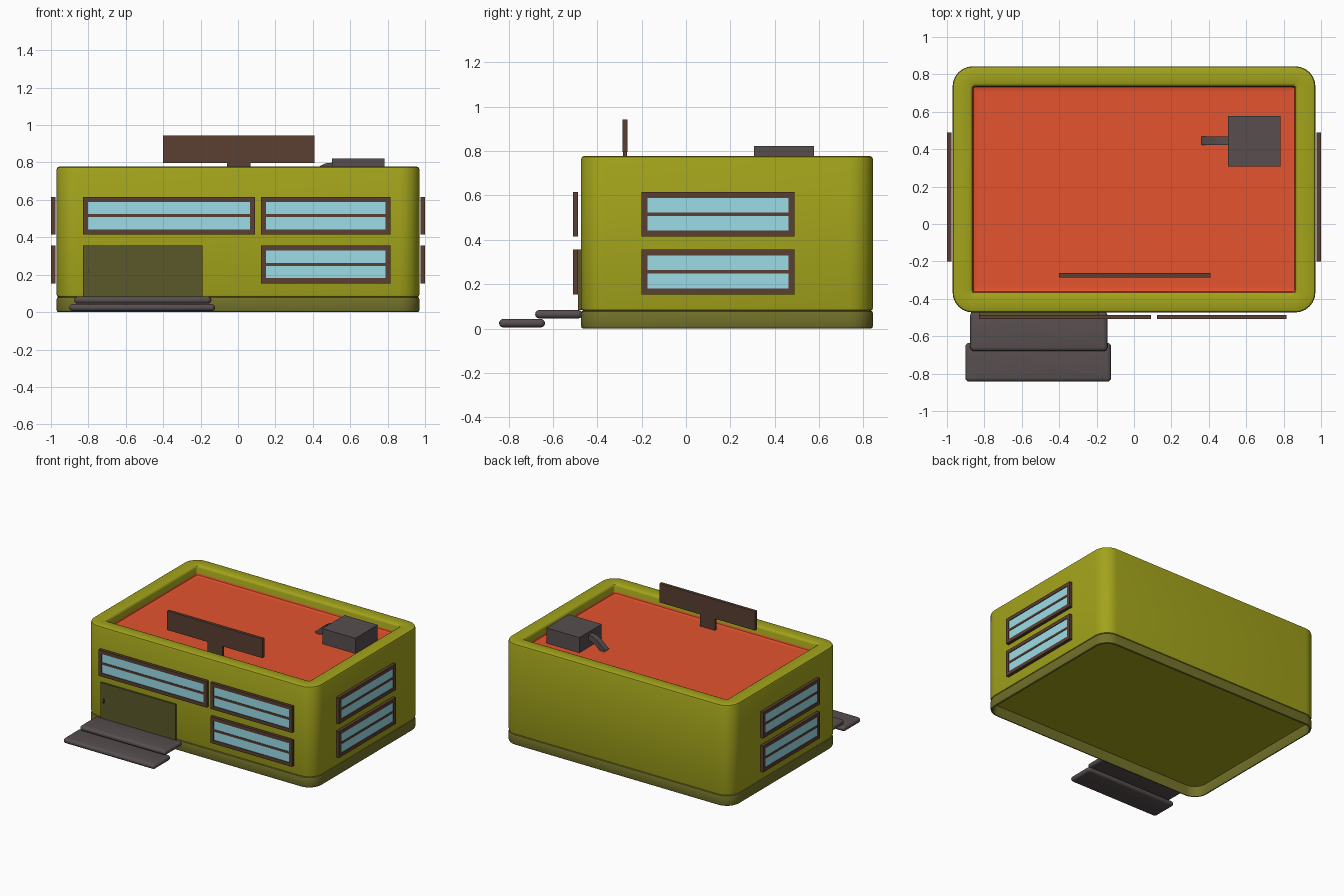
import bpy
import bmesh
from math import cos, sin, pi, radians
from mathutils import Matrix, Vector

if "Cube" in bpy.data.objects:
    bpy.data.objects.remove(bpy.data.objects["Cube"], do_unlink=True)


def material(name, rgb):
    m = bpy.data.materials.new(name)
    m.use_nodes = True
    m.diffuse_color = (*rgb, 1)
    m.node_tree.nodes["Principled BSDF"].inputs["Base Color"].default_value = (*rgb, 1)
    return m


OLIVE = material("olive wall", (0.365, 0.37, 0.011))
DARK_OLIVE = material("dark olive plinth", (0.17, 0.165, 0.022))
DOOR = material("door green", (0.1, 0.098, 0.024))
RED = material("red roof", (0.78, 0.088, 0.028))
BROWN = material("brown frame", (0.103, 0.05, 0.032))
GREY = material("warm grey", (0.096, 0.076, 0.078))
GLASS = material("blue glass", (0.33, 0.73, 0.81))


def finish(name, bm, *mats, smooth=True):
    bmesh.ops.recalc_face_normals(bm, faces=bm.faces)
    mesh = bpy.data.meshes.new(name)
    bm.to_mesh(mesh)
    bm.free()
    for m in mats:
        mesh.materials.append(m)
    ob = bpy.data.objects.new(name, mesh)
    bpy.context.scene.collection.objects.link(ob)
    if smooth:
        for p in mesh.polygons:
            p.use_smooth = True
        mesh.set_sharp_from_angle(angle=radians(40))


def add_box(bm, lo, hi):
    lo, hi = Vector(lo), Vector(hi)
    mat = Matrix.Translation((lo + hi) / 2) @ Matrix.Diagonal((*(hi - lo), 1))
    bmesh.ops.create_cube(bm, size=1, matrix=mat)


def box(name, lo, hi, mat):
    bm = bmesh.new()
    add_box(bm, lo, hi)
    finish(name, bm, mat, smooth=False)


def rounded_stack(name, cx, cy, sections, *mats, steps=6, capped=True, second=None):
    """Bridge rounded rectangles (half x, half y, radius, z), optionally capped.
    Faces centred between the two heights in second take the second material."""
    bm = bmesh.new()
    rings = []
    for hx, hy, r, z in sections:
        ring = []
        for q, (sx, sy) in enumerate([(1, 1), (-1, 1), (-1, -1), (1, -1)]):
            for i in range(steps + 1):
                a = pi / 2 * (q + i / steps)
                ring.append(bm.verts.new((cx + sx * (hx - r) + r * cos(a),
                                          cy + sy * (hy - r) + r * sin(a), z)))
        rings.append(ring)
    for a, b in zip(rings, rings[1:]):
        for i in range(len(a)):
            j = (i + 1) % len(a)
            bm.faces.new((a[i], a[j], b[j], b[i]))
    if capped:
        bm.faces.new(rings[0])
        bm.faces.new(rings[-1])
    if second:
        for f in bm.faces:
            if second[0] < f.calc_center_median().z < second[1]:
                f.material_index = 1
    finish(name, bm, *mats)


# Main building with a sunken roof, softly filleted into its parapet
CY = 0.185
rounded_stack("building_walls", 0, CY, [
    (0.94, 0.628, 0.08, 0.08),
    (0.96, 0.648, 0.1, 0.08), (0.967, 0.655, 0.105, 0.084), (0.97, 0.658, 0.108, 0.094),
    (0.97, 0.658, 0.108, 0.762), (0.966, 0.654, 0.104, 0.773), (0.955, 0.643, 0.095, 0.778),
    (0.878, 0.566, 0.025, 0.778), (0.868, 0.556, 0.02, 0.773), (0.863, 0.551, 0.016, 0.762),
    (0.863, 0.551, 0.016, 0.72), (0.859, 0.547, 0.012, 0.709), (0.849, 0.537, 0.004, 0.705),
    (0.83, 0.518, 0.002, 0.705)],
    OLIVE, RED, second=(0.7, 0.718))

# Hollow plinth skirt, open underneath so the underside of the building shows
rounded_stack("plinth", 0, CY, [
    (0.958, 0.646, 0.098, 0.081), (0.967, 0.655, 0.105, 0.077), (0.97, 0.658, 0.108, 0.068),
    (0.97, 0.658, 0.108, 0.012), (0.967, 0.655, 0.105, 0.003), (0.962, 0.65, 0.1, 0),
    (0.956, 0.644, 0.096, 0), (0.954, 0.642, 0.094, 0.004), (0.954, 0.642, 0.094, 0.081)],
    DARK_OLIVE, capped=False)


# Entrance steps with rounded edges
def slab(name, x0, x1, y0, y1, z0, z1):
    hx, hy, r = (x1 - x0) / 2, (y1 - y0) / 2, (z1 - z0) / 2
    sections = []
    for i in range(7):
        a = -pi / 2 + pi * i / 6
        inset = r * (1 - cos(a))
        sections.append((hx - inset, hy - inset, 0.022 - inset, (z0 + z1) / 2 + r * sin(a)))
    rounded_stack(name, (x0 + x1) / 2, (y0 + y1) / 2, sections, GREY, steps=4)


slab("lower_step", -0.902, -0.122, -0.843, -0.635, 0.005, 0.043)
slab("upper_step", -0.876, -0.142, -0.68, -0.467, 0.045, 0.083)

# Door and its small handle
box("door", (-0.83, -0.487, 0.083), (-0.19, -0.47, 0.355), DOOR)
box("door_handle_grip", (-0.803, -0.494, 0.21), (-0.796, -0.486, 0.238), BROWN)
box("door_handle_foot", (-0.81, -0.494, 0.206), (-0.796, -0.486, 0.212), BROWN)


# Windows: framed panes with a central bar, built facing -y and turned into place
def window(name, a0, a1, z0, z1, turn, front, back):
    rot = Matrix.Rotation(turn, 4, 'Z')
    t, bar, zm = 0.027, 0.008, (z0 + z1) / 2
    bm = bmesh.new()
    add_box(bm, (a0, front, z0), (a1, back, z0 + t))
    add_box(bm, (a0, front, z1 - t), (a1, back, z1))
    add_box(bm, (a0, front, z0 + t), (a0 + t, back, z1 - t))
    add_box(bm, (a1 - t, front, z0 + t), (a1, back, z1 - t))
    add_box(bm, (a0 + t, front + 0.001, zm - bar), (a1 - t, back, zm + bar))
    bm.transform(rot)
    finish(name + "_frame", bm, BROWN, smooth=False)
    bm = bmesh.new()
    add_box(bm, (a0 + t, front + 0.005, z0 + t), (a1 - t, front + 0.013, z1 - t))
    bm.transform(rot)
    finish(name + "_glass", bm, GLASS, smooth=False)


UPPER, LOWER = (0.415, 0.616), (0.154, 0.356)
window("front_wide_window", -0.83, 0.091, *UPPER, 0, -0.509, -0.486)
for level, span in (("upper", UPPER), ("lower", LOWER)):
    window(f"front_{level}_window", 0.122, 0.815, *span, 0, -0.509, -0.486)
    window(f"left_{level}_window", -0.2, 0.49, *span, pi / 2, -1.0, -0.976)
    window(f"right_{level}_window", -0.49, 0.2, *span, -pi / 2, -1.0, -0.976)

# Rooftop sign board on a short post
box("sign_board", (-0.402, -0.286, 0.796), (0.408, -0.263, 0.943), BROWN)
box("sign_post", (-0.06, -0.284, 0.69), (0.066, -0.265, 0.798), BROWN)

# Rooftop vent unit with a bent duct
box("vent_unit", (0.502, 0.307, 0.68), (0.783, 0.578, 0.822), GREY)
bm = bmesh.new()
profile = [(0.51, 0.8), (0.465, 0.795), (0.425, 0.773), (0.36, 0.715),
           (0.385, 0.685), (0.44, 0.735), (0.472, 0.752), (0.51, 0.757)]
face = bm.faces.new([bm.verts.new((x, 0.422, z)) for x, z in profile])
side = bmesh.ops.extrude_face_region(bm, geom=[face])["geom"]
bmesh.ops.translate(bm, vec=(0, 0.045, 0),
                    verts=[v for v in side if isinstance(v, bmesh.types.BMVert)])
finish("vent_duct", bm, GREY)
